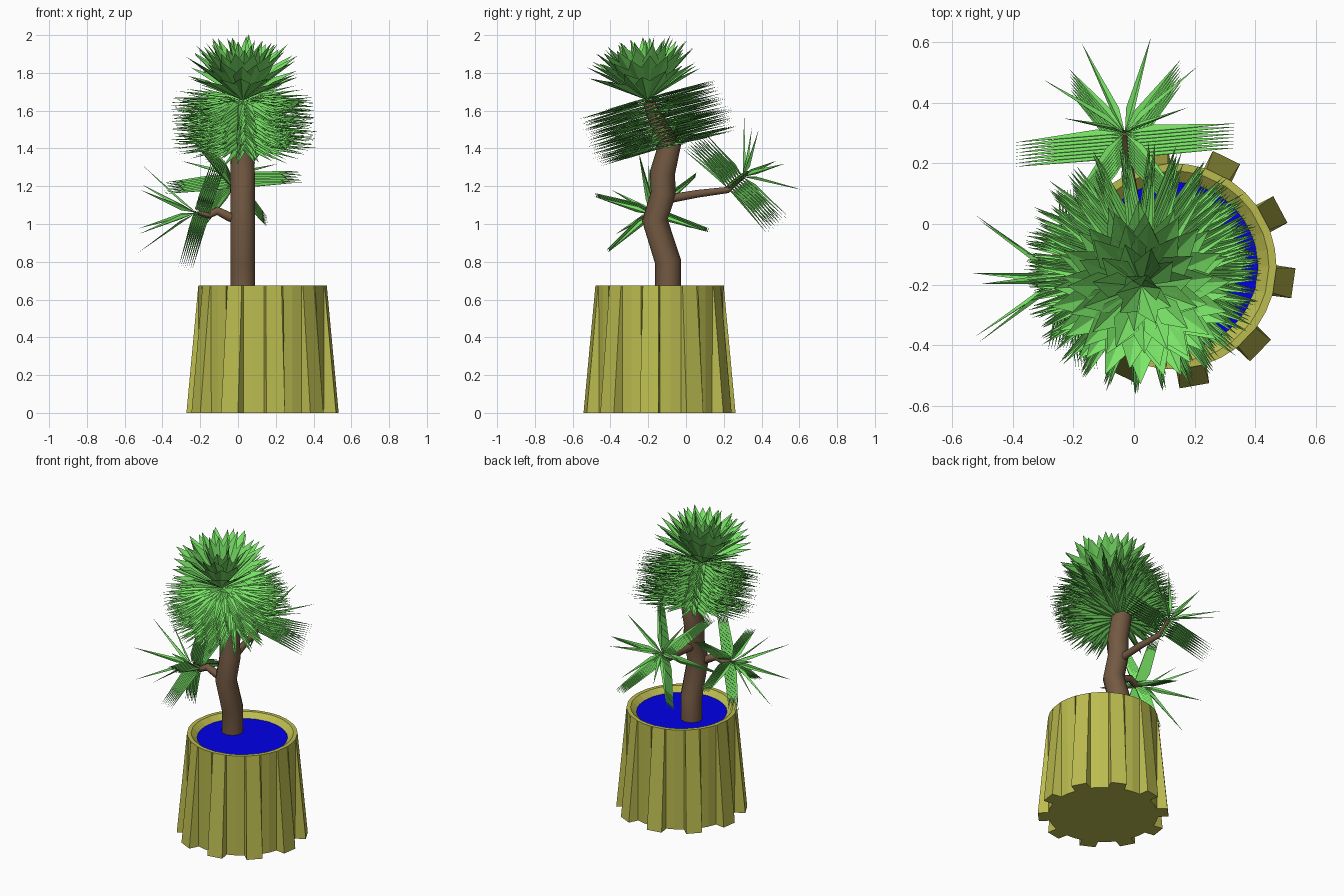
import bpy, bmesh, math, random
from mathutils import Vector as V

if "Cube" in bpy.data.objects:
    bpy.data.objects.remove(bpy.data.objects["Cube"])

random.seed(4)


def material(name, rgb):
    m = bpy.data.materials.new(name)
    m.diffuse_color = (*rgb, 1)
    m.use_nodes = True
    m.node_tree.nodes["Principled BSDF"].inputs["Base Color"].default_value = m.diffuse_color
    return m


GREEN = material("leaf_green", (0.20, 0.80, 0.14))
BROWN = material("bark_brown", (0.17, 0.10, 0.055))
OLIVE = material("pot_olive", (0.50, 0.50, 0.08))
BLUE = material("water_blue", (0.0, 0.0, 0.8))


def finish(name, bm, mat):
    me = bpy.data.meshes.new(name)
    bm.to_mesh(me)
    bm.free()
    me.materials.append(mat)
    ob = bpy.data.objects.new(name, me)
    bpy.context.collection.objects.link(ob)
    return ob


def frame(n):
    n = V(n).normalized()
    a = (V((1, 0, 0)) if abs(n.x) < 0.8 else V((0, 1, 0)))
    a = (a - n * a.dot(n)).normalized()
    return n, a, n.cross(a)


def bridge(bm, r0, r1):
    for i in range(len(r0)):
        j = (i + 1) % len(r0)
        bm.faces.new((r0[i], r0[j], r1[j], r1[i]))


def tube(name, pts, radii, sides):
    bm = bmesh.new()
    pts = [V(p) for p in pts]
    rings = []
    for i, (p, r) in enumerate(zip(pts, radii)):
        t = pts[min(i + 1, len(pts) - 1)] - pts[max(i - 1, 0)]
        _, a, b = frame(t)
        rings.append([bm.verts.new(p + r * (a * math.cos(q) + b * math.sin(q)))
                      for q in (math.tau * (k + 0.5) / sides for k in range(sides))])
    for r0, r1 in zip(rings, rings[1:]):
        bridge(bm, r0, r1)
    bm.faces.new(rings[0][::-1])
    bm.faces.new(rings[-1])
    ob = finish(name, bm, BROWN)
    bpy.ops.object.select_all(action='DESELECT')
    ob.select_set(True)
    bpy.context.view_layer.objects.active = ob
    bpy.ops.object.shade_smooth_by_angle(angle=math.radians(50))


def blade(bm, base, d, up, length, width, peak=0.25, fold=0.012):
    # pointed leaf with a crease along the middle
    s = d.cross(up).normalized() * width / 2
    m = base + d * length * peak
    b, l, r, c, t = [bm.verts.new(p) for p in
                     (base, m - s + up * fold, m + s + up * fold, m, base + d * length)]
    for f in ((b, c, l), (b, r, c), (l, c, t), (c, r, t)):
        bm.faces.new(f)


def ring(bm, centre, normal, count, elev, length, width, phase=0.0, jitter=0.0, **kw):
    n, a, b = frame(normal)
    for k in range(count):
        q = math.tau * k / count + phase + random.uniform(-jitter, jitter)
        e = math.radians(elev + 60 * random.uniform(-jitter, jitter))
        rad = a * math.cos(q) + b * math.sin(q)
        blade(bm, V(centre), n * math.sin(e) + rad * math.cos(e),
              n * math.cos(e) - rad * math.sin(e),
              length * (1 + random.uniform(-jitter, jitter)), width, **kw)


def needles(start, end, normal, layers, count, length, width, phase=0.0, jitter=0.0):
    # one star of blades repeated along the stem
    bm = bmesh.new()
    for i in range(layers):
        p = V(start).lerp(V(end), i / (layers - 1))
        ring(bm, p, normal, count, 0, length, width, phase, jitter)
    return bm


# Ribbed pot: ten ribs that swell toward the foot
CX, CY = 0.13, -0.14
bm = bmesh.new()
foot, rim, crest, lip = [], [], [], []
for k in range(10):
    for off, r in ((-7.1, 0.403), (7.1, 0.403), (8.6, 0.338), (18, 0.338), (27.4, 0.338)):
        q = math.radians(-8 + 36 * k + off)
        c, s = math.cos(q), math.sin(q)
        for loop, rad, z in ((foot, r, 0), (rim, 0.34, 0.675),
                             (crest, 0.315, 0.675), (lip, 0.275, 0.64)):
            loop.append(bm.verts.new((CX + rad * c, CY + rad * s, z)))
bridge(bm, foot, rim)
bridge(bm, rim, crest)
bridge(bm, crest, lip)
bm.faces.new(foot[::-1])
finish("pot", bm, OLIVE)

# Water surface
bpy.ops.mesh.primitive_circle_add(vertices=24, radius=0.28, fill_type='NGON',
                                  location=(CX, CY, 0.644))
bpy.context.object.name = "water"
bpy.context.object.data.materials.append(BLUE)

# Trunk and branches
tube("trunk", [(0.025, -0.095, 0.62), (0.025, -0.095, 0.80), (0.025, -0.165, 1.02),
               (0.025, -0.12, 1.16), (0.025, -0.125, 1.27), (0.025, -0.09, 1.41),
               (0.025, -0.20, 1.65)],
     [0.069, 0.069, 0.068, 0.067, 0.067, 0.066, 0.03], 10)
tube("back_branch", [(0.025, -0.11, 1.13), (0.0, 0.06, 1.16), (-0.025, 0.22, 1.18),
                     (-0.03, 0.30, 1.25)], [0.026, 0.022, 0.018, 0.012], 8)
tube("left_branch", [(0.025, -0.16, 1.01), (-0.05, -0.165, 1.04), (-0.11, -0.17, 1.07),
                     (-0.16, -0.175, 1.045), (-0.21, -0.18, 1.06)],
     [0.03, 0.026, 0.024, 0.02, 0.012], 8)

# Main skirt of needles below the crown
finish("main_needles", needles((0.03, -0.10, 1.41), (0.03, -0.20, 1.655),
                               (0, -0.26, 0.966), 15, 26, 0.385, 0.05, 0.05, 0.035), GREEN)

# Crown of broad leaves
bm = bmesh.new()
for i, (n, elev, ln, w) in enumerate(((16, 26, 0.33, 0.09), (18, 39, 0.37, 0.10),
                                      (16, 49, 0.37, 0.10), (13, 60, 0.355, 0.09),
                                      (8, 74, 0.335, 0.08))):
    ring(bm, (0.025, -0.205, 1.655), (0, -0.14, 1), n, elev, ln, w, i * 0.13,
         0.05, peak=0.66, fold=0.015)
finish("crown_leaves", bm, GREEN)

# Side tufts: stacked stars plus an open cone of blades at the tip
bm = needles((-0.025, 0.22, 1.19), (-0.03, 0.30, 1.25), (-0.12, 0.7, 0.7),
             8, 6, 0.37, 0.032)
ring(bm, (-0.03, 0.30, 1.25), (-0.05, 0.8, 0.6), 7, 38, 0.335, 0.03, 0.3)
finish("back_tuft", bm, GREEN)
bm = needles((-0.15, -0.18, 1.05), (-0.22, -0.18, 1.07), (-0.95, 0, 0.3),
             8, 6, 0.32, 0.032, -1.78)
ring(bm, (-0.22, -0.18, 1.06), (-1, 0, 0.06), 6, 52, 0.38, 0.03, -0.6)
finish("left_tuft", bm, GREEN)
